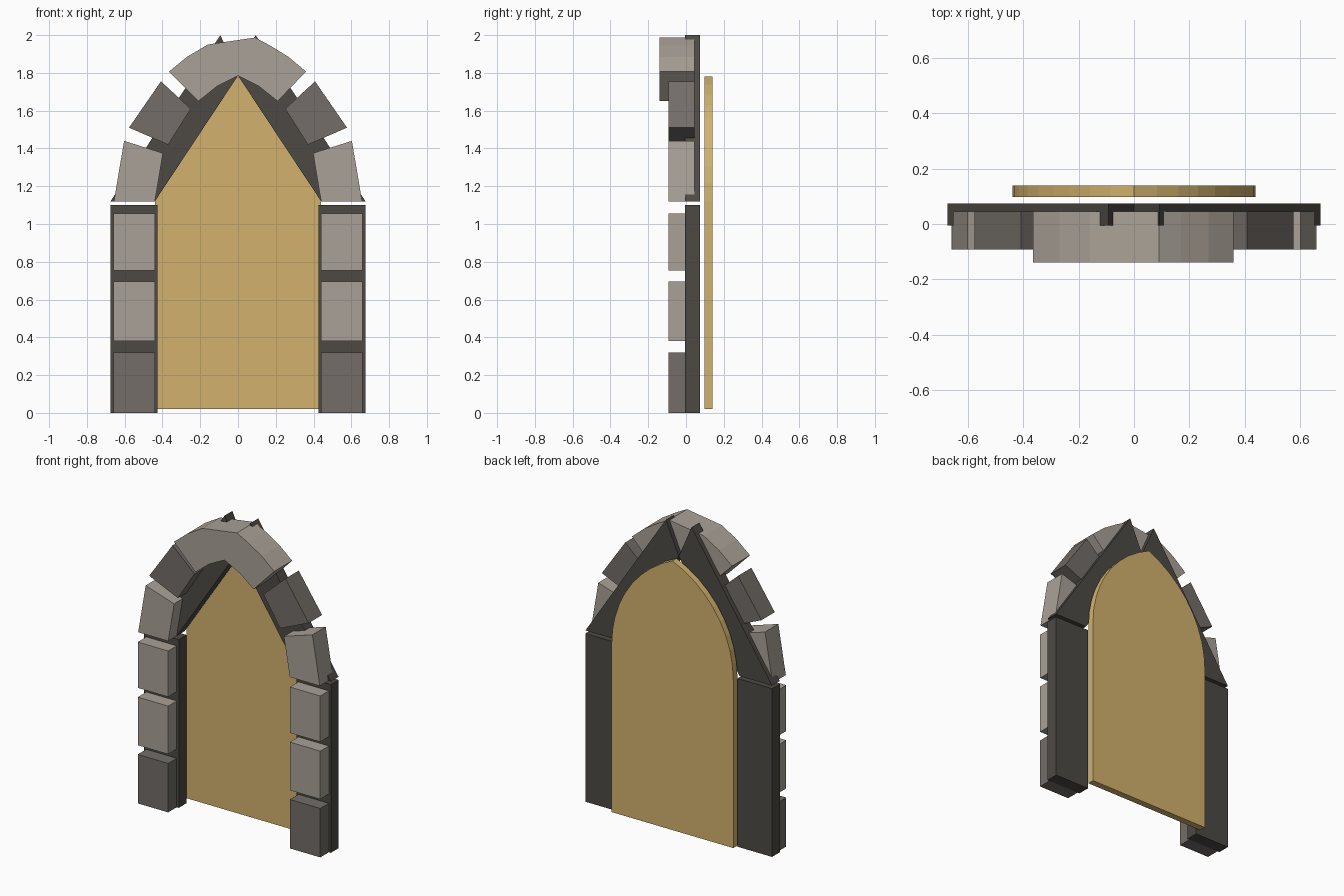
import bpy
import bmesh
import math

cube = bpy.data.objects.get("Cube")
if cube:
    bpy.data.objects.remove(cube, do_unlink=True)


def to_linear(c):
    c /= 255
    return c / 12.92 if c <= 0.04045 else ((c + 0.055) / 1.055) ** 2.4


def make_material(name, rgb):
    mat = bpy.data.materials.new(name)
    mat.use_nodes = True
    colour = [to_linear(c) for c in rgb] + [1.0]
    mat.diffuse_color = colour
    mat.node_tree.nodes["Principled BSDF"].inputs["Base Color"].default_value = colour
    return mat


light_stone = make_material("light stone", (169, 161, 151))
dark_stone = make_material("dark stone", (115, 109, 104))
backing = make_material("dark backing", (77, 73, 68))
wood = make_material("golden wood", (210, 178, 109))


def prism(name, outline, front, back, mat):
    """Extrude an (x, z) outline from y = front to y = back."""
    bm = bmesh.new()
    face = bm.faces.new([bm.verts.new((x, front, z)) for x, z in outline])
    result = bmesh.ops.extrude_face_region(bm, geom=[face])
    verts = [v for v in result["geom"] if isinstance(v, bmesh.types.BMVert)]
    bmesh.ops.translate(bm, verts=verts, vec=(0, back - front, 0))
    bmesh.ops.recalc_face_normals(bm, faces=bm.faces)
    mesh = bpy.data.meshes.new(name)
    bm.to_mesh(mesh)
    bm.free()
    mesh.materials.append(mat)
    obj = bpy.data.objects.new(name, mesh)
    bpy.context.collection.objects.link(obj)
    return obj


def pair(name, outline, front, back, mat):
    """Make the part on both sides of the doorway."""
    for side, sign in (("left", 1), ("right", -1)):
        prism(f"{side}_{name}", [(sign * x, z) for x, z in outline], front, back, mat)


def rect(x0, x1, z0, z1):
    return [(x0, z0), (x1, z0), (x1, z1), (x0, z1)]


WALL_FRONT, WALL_BACK = -0.005, 0.075
STONE_FRONT, ARCH_BACK = -0.093, 0.045

# Backing posts and the slanted backing above them
pair("post", rect(0.425, 0.675, 0, 1.1), WALL_FRONT, WALL_BACK, backing)
pair("gable", [(0.44, 1.12), (0.675, 1.12), (0.093, 2.0), (0, 1.785)],
     WALL_FRONT, WALL_BACK, backing)

# Stacked stones on the posts
for name, z0, z1, mat in (("lower_stone", 0.0, 0.32, dark_stone),
                          ("middle_stone", 0.38, 0.695, light_stone),
                          ("upper_stone", 0.755, 1.055, light_stone)):
    pair(name, rect(0.44, 0.66, z0, z1), STONE_FRONT, WALL_FRONT, mat)

# Arch stones
pair("springer_stone", [(0.44, 1.12), (0.657, 1.12), (0.603, 1.44), (0.397, 1.375)],
     STONE_FRONT, ARCH_BACK, light_stone)
pair("haunch_stone", [(0.37, 1.42), (0.577, 1.51), (0.408, 1.755), (0.25, 1.61)],
     STONE_FRONT, ARCH_BACK, dark_stone)

# Large uneven capstone
prism("capstone", [(-0.365, 1.807), (-0.27, 1.885), (-0.16, 1.95), (0.09, 1.987),
                   (0.17, 1.945), (0.27, 1.883), (0.36, 1.807), (0.21, 1.65),
                   (0.11, 1.73), (0, 1.785), (-0.11, 1.73), (-0.21, 1.65)],
      -0.14, ARCH_BACK, light_stone)

# Door panel with a pointed arch top
half, spring, apex, steps = 0.44, 1.12, 1.78, 9
rise = apex - spring
radius = (half ** 2 + rise ** 2) / (2 * half)
sweep = math.asin(rise / radius)
arc = [(half - radius * (1 - math.cos(sweep * i / steps)),
        spring + radius * math.sin(sweep * i / steps)) for i in range(steps)]
outline = [(-half, 0.02), (half, 0.02)] + arc + [(0, apex)]
outline += [(-x, z) for x, z in reversed(arc)]
prism("door_panel", outline, 0.097, 0.14, wood)
